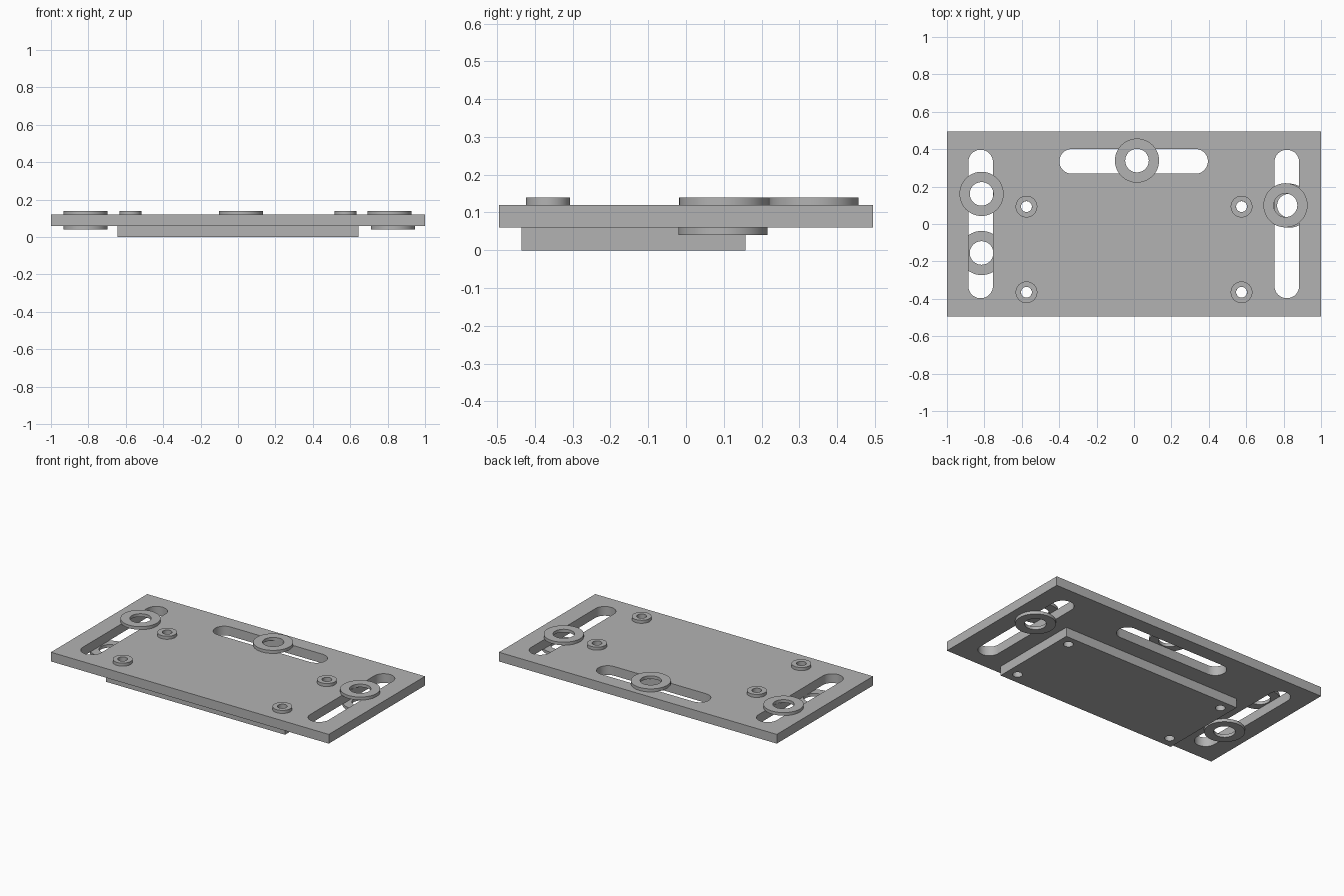
import bpy, bmesh, math

cube = bpy.data.objects.get("Cube")
if cube:
    bpy.data.objects.remove(cube, do_unlink=True)

grey = bpy.data.materials.new("plain grey")
grey.use_nodes = True
colour = (0.45, 0.45, 0.45, 1)
grey.diffuse_color = colour
grey.node_tree.nodes["Principled BSDF"].inputs["Base Color"].default_value = colour


def rect(x0, y0, x1, y1):
    return [(x0, y0), (x1, y0), (x1, y1), (x0, y1)]


def circle(x, y, r, n=64):
    return [(x + r * math.cos(math.tau * i / n), y + r * math.sin(math.tau * i / n))
            for i in range(n)]


def slot(x, y, half, r, upright, n=24):
    """Outline with two half-round ends; half is the reach from centre to tip."""
    pts = []
    for end in (1, -1):
        for i in range(n + 1):
            a = math.pi * (i / n - 0.5) + (0 if end > 0 else math.pi)
            u, v = end * (half - r) + r * math.cos(a), r * math.sin(a)
            pts.append((x - v, y + u) if upright else (x + u, y + v))
    return pts


def plate(name, outlines, z0, z1):
    """Extrude a flat shape; the first outline is the edge, the rest are holes."""
    curve = bpy.data.curves.new(name + "_outline", "CURVE")
    curve.dimensions = "2D"
    curve.fill_mode = "BOTH"
    curve.extrude = (z1 - z0) / 2
    for outline in outlines:
        spline = curve.splines.new("POLY")
        spline.points.add(len(outline) - 1)
        for point, (x, y) in zip(spline.points, outline):
            point.co = (x, y, 0, 1)
        spline.use_cyclic_u = True
    temp = bpy.data.objects.new(name + "_outline", curve)
    bpy.context.collection.objects.link(temp)
    mesh = bpy.data.meshes.new_from_object(
        temp.evaluated_get(bpy.context.evaluated_depsgraph_get()))
    bpy.data.objects.remove(temp, do_unlink=True)
    bpy.data.curves.remove(curve)

    bm = bmesh.new()
    bm.from_mesh(mesh)
    bmesh.ops.remove_doubles(bm, verts=bm.verts, dist=0.0001)
    bmesh.ops.recalc_face_normals(bm, faces=bm.faces)
    bmesh.ops.translate(bm, verts=bm.verts, vec=(0, 0, (z0 + z1) / 2))
    bm.to_mesh(mesh)
    bm.free()
    mesh.name = name
    mesh.materials.clear()
    mesh.materials.append(grey)
    obj = bpy.data.objects.new(name, mesh)
    bpy.context.collection.objects.link(obj)
    bpy.ops.object.select_all(action="DESELECT")
    obj.select_set(True)
    bpy.context.view_layer.objects.active = obj
    bpy.ops.object.shade_smooth_by_angle(angle=math.radians(30))
    return obj


def washer(name, x, y, r, hole, z0):
    plate(name, [circle(x, y, r), circle(x, y, hole)], z0, z0 + 0.02)


# Bolt holes shared by the two plates
bolts = [(x, y) for x in (-0.575, 0.575) for y in (-0.365, 0.093)]
bolt_holes = [circle(x, y, 0.029, 32) for x, y in bolts]

# Main plate with three adjustment slots
slots = [slot(-0.82, 0, 0.397, 0.066, True),
         slot(0.817, 0, 0.397, 0.066, True),
         slot(-0.002, 0.335, 0.397, 0.066, False)]
plate("main_plate", [rect(-1, -0.495, 1, 0.495)] + slots + bolt_holes, 0.06, 0.12)

# Smaller plate underneath
plate("lower_plate", [rect(-0.644, -0.436, 0.644, 0.157)] + bolt_holes, 0, 0.06)

# Large washers above and below the slots
washer("right_top_washer", -0.815, 0.161, 0.118, 0.063, 0.12)
washer("back_top_washer", 0.016, 0.339, 0.118, 0.063, 0.12)
washer("left_top_washer", 0.81, 0.10, 0.118, 0.063, 0.12)
washer("right_bottom_washer", -0.815, -0.155, 0.118, 0.063, 0.04)
washer("left_bottom_washer", 0.828, 0.098, 0.118, 0.063, 0.04)

# Small washers around the bolt holes
for i, (x, y) in enumerate(bolts):
    washer(f"bolt_washer_{i + 1}", x, y, 0.058, 0.029, 0.12)
